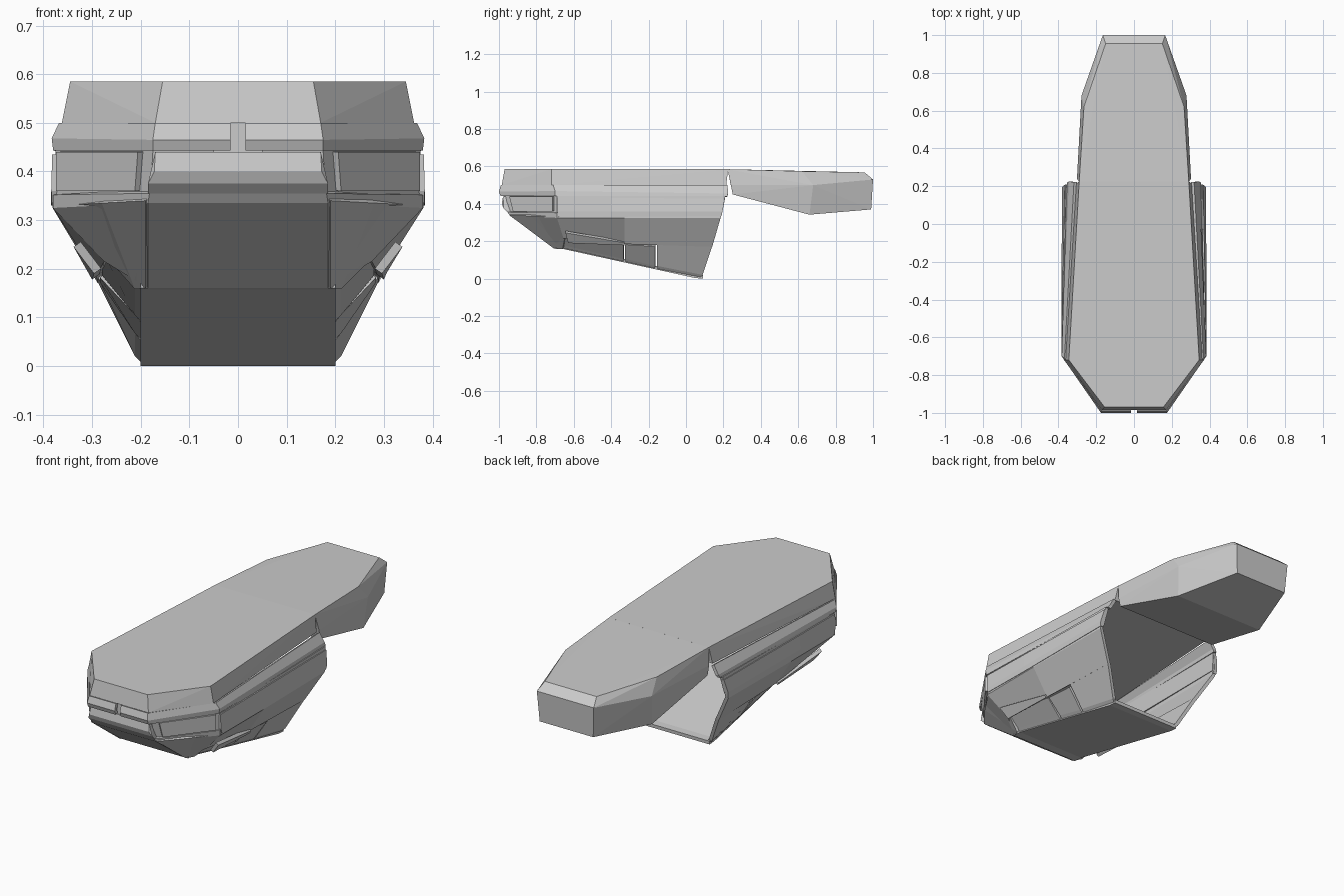
import bpy, bmesh


def add_mesh(name, verts, faces, hull=False, thick=0):
    me = bpy.data.meshes.new(name)
    bm = bmesh.new()
    vs = [bm.verts.new(v) for v in verts]
    if hull:
        bmesh.ops.convex_hull(bm, input=vs)
        bmesh.ops.dissolve_limit(bm, angle_limit=0.01, verts=bm.verts[:], edges=bm.edges[:])
    else:
        for f in faces:
            bm.faces.new([vs[i] for i in f])
    bm.to_mesh(me)
    bm.free()
    ob = bpy.data.objects.new(name, me)
    bpy.context.collection.objects.link(ob)
    if thick:
        mod = ob.modifiers.new("thickness", 'SOLIDIFY')
        mod.thickness = thick
        mod.offset = -1
    return ob


def flip(pts):
    return [(-x, y, z) for x, y, z in pts]


def grid(name, rows, thick=0.018):
    n = len(rows[0])
    faces = [(r * n + i, r * n + i + 1, (r + 1) * n + i + 1, (r + 1) * n + i)
             for r in range(len(rows) - 1) for i in range(n - 1)]
    return add_mesh(name, [p for r in rows for p in r], faces, thick=thick)


def band(name, *levels):
    """Wrap right-hand levels (front to back, low to high) around the nose."""
    return grid(name, [flip(l)[::-1] + l for l in levels])


def side_plates(name, *levels):
    """The same strip on both sides, without a nose section."""
    grid(name + "_right", levels)
    grid(name + "_left", [flip(l)[::-1] for l in levels])


def solid(name, half):
    """Convex block, symmetric about x = 0."""
    return add_mesh(name, half + flip(half), [], hull=True)


# Flat deck and faceted tail
solid("deck", [(.155, -.97, .585), (.345, -.72, .585), (.29, .225, .585),
               (.17, -.985, .5), (.362, -.72, .5), (.305, .215, .5)])
solid("tail", [(.29, .222, .585), (.302, .24, .50), (.30, .25, .45),
               (.265, .62, .574), (.278, .68, .50), (.265, .66, .342),
               (.15, .955, .568), (.165, 1.0, .53), (.155, .99, .37)])

# Upper lip, split by a small notch at the nose
lip_low = [(.015, -.992, .443), (.175, -.992, .443), (.38, -.70, .443), (.355, .22, .44)]
lip_mid = [(.015, -1.0, .465), (.175, -1.0, .465), (.383, -.70, .468), (.345, .225, .455)]
lip_top = [(.015, -.99, .5), (.17, -.99, .5), (.368, -.71, .5), (.318, .222, .5)]
side_plates("upper_lip", lip_low, lip_mid, lip_top)
solid("nose_backing", [(.05, -.972, .44), (.05, -.972, .5), (.05, -.95, .44), (.05, -.95, .5)])

# Middle band
band("middle_band",
     [(.18, -.945, .35), (.375, -.685, .35), (.372, .19, .35)],
     [(.175, -.965, .443), (.375, -.69, .443), (.36, .21, .443)])

# Raised bumper and corner pads
solid("front_bumper", [(.185, -.955, .355), (.185, -.975, .375), (.172, -.985, .40),
                       (.17, -.978, .44), (.17, -.94, .44), (.185, -.92, .355)])
side_plates("corner_pad",
            [(.212, -.925, .36), (.374, -.715, .36)],
            [(.206, -.945, .44), (.374, -.715, .44)])

# Long side panels
side_plates("side_panel",
            [(.383, -.68, .335), (.384, -.40, .33), (.378, .19, .335)],
            [(.384, -.69, .36), (.384, -.40, .36), (.381, .195, .36)],
            [(.382, -.69, .435), (.378, -.40, .432), (.366, .208, .427)])

# Lower hull, sloping inwards from the waist
band("lower_hull",
     [(.185, -.70, .16), (.275, -.655, .215), (.292, -.33, .185), (.288, .14, .17)],
     [(.185, -.94, .335), (.38, -.69, .325), (.381, -.33, .325), (.375, .185, .325)],
     [(.182, -.955, .355), (.38, -.69, .352), (.381, -.33, .352), (.375, .192, .352)])
side_plates("nose_cheek",
            [(.19, -.705, .16), (.212, -.66, .158), (.28, -.645, .235)],
            [(.19, -.945, .34), (.28, -.83, .335), (.382, -.68, .33)])

# Bottom plate
grid("bottom_plate", [[(x, y, z) for x in (.2, .185, -.185, -.2)]
                      for y, z in ((-.70, .16), (-.65, .157), (.05, .003), (.09, 0))])


# Stepped keel plates between the bottom and the lower hull
def floor_z(y):
    return max(0.008, .162 - .154 * (y + .65) / .70)


for i, (y0, y1, x_out) in enumerate(((-.655, -.335, .28), (-.325, -.165, .284), (-.155, .11, .288))):
    shift = .03 if y1 > 0 else 0
    top0, top1 = (.238, .187) if i == 0 else (.182, .172)
    side_plates("keel_plate_%d" % (i + 1),
                [(.2, y0, floor_z(y0)), (.2, y1 - shift, floor_z(y1))],
                [(.212, y0, floor_z(y0) + .015), (.212, y1 - shift * .7, floor_z(y1) + .012)],
                [(x_out, y0, top0), (x_out, y1 + shift, top1)])

# Thin ledge strip on each flank
side_plates("flank_strip",
            [(.296, -.63, .19), (.300, -.33, .178)],
            [(.338, -.645, .245), (.306, -.33, .192)])
